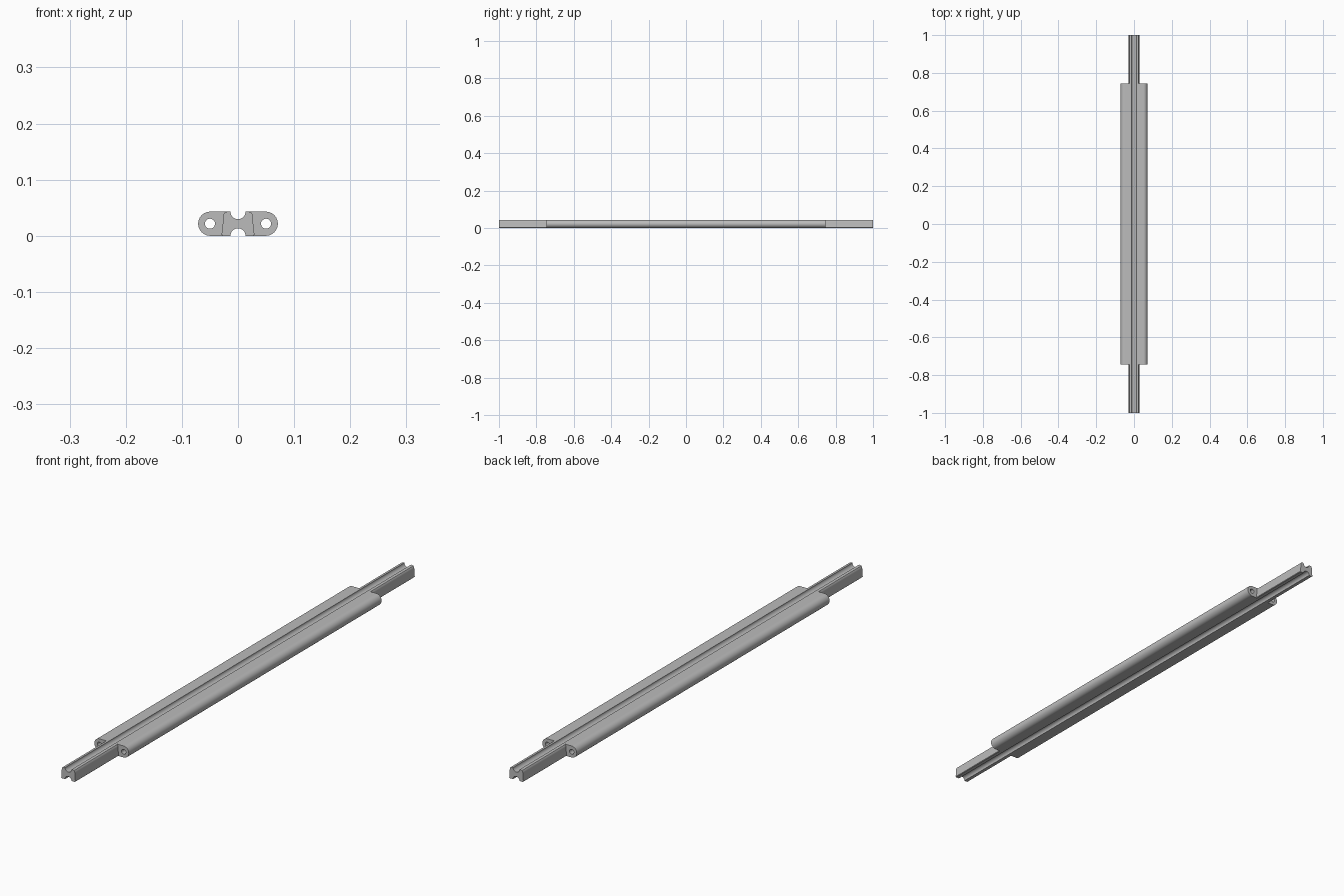
import bpy, bmesh, math

if "Cube" in bpy.data.objects:
    bpy.data.objects.remove(bpy.data.objects["Cube"])

H = 0.043          # section height
GROOVE = 0.0134    # radius of the top and bottom channels
MID = 0.745        # half length of the wide body

grey = bpy.data.materials.new("grey metal")
grey.diffuse_color = (0.5, 0.5, 0.5, 1)
grey.use_nodes = True
grey.node_tree.nodes["Principled BSDF"].inputs["Base Color"].default_value = grey.diffuse_color


def arc(cx, cz, r, a0, a1, n):
    return [(cx + r * math.cos(math.radians(a0 + (a1 - a0) * i / n)),
             cz + r * math.sin(math.radians(a0 + (a1 - a0) * i / n)))
            for i in range(n + 1)]


def section(side):
    """Closed outline: bottom channel, right side, top channel, mirrored left side."""
    return (arc(0, 0, GROOVE, 180, 0, 20) + side
            + arc(0, H, GROOVE, 0, -180, 20)
            + [(-x, z) for x, z in reversed(side)])


def extrude(name, loops, y0, y1):
    """Filled x-z section (inner loops are holes) swept from y0 to y1."""
    cu = bpy.data.curves.new(name, 'CURVE')
    cu.dimensions = '2D'
    cu.fill_mode = 'BOTH'
    cu.extrude = (y1 - y0) / 2
    for pts in loops:
        sp = cu.splines.new('POLY')
        sp.points.add(len(pts) - 1)
        for p, (x, z) in zip(sp.points, pts):
            p.co = (x, z, 0, 1)
        sp.use_cyclic_u = True
    ob = bpy.data.objects.new(name, cu)
    bpy.context.collection.objects.link(ob)
    ob.rotation_euler = (math.pi / 2, 0, 0)
    ob.location.y = (y0 + y1) / 2
    bpy.ops.object.select_all(action='DESELECT')
    ob.select_set(True)
    bpy.context.view_layer.objects.active = ob
    bpy.ops.object.convert(target='MESH')
    ob = bpy.context.object
    bm = bmesh.new()
    bm.from_mesh(ob.data)
    bmesh.ops.remove_doubles(bm, verts=bm.verts, dist=1e-5)
    bmesh.ops.recalc_face_normals(bm, faces=bm.faces)
    bm.to_mesh(ob.data)
    bm.free()
    ob.data.materials.clear()
    ob.data.materials.append(grey)
    bpy.ops.object.shade_smooth_by_angle(angle=math.radians(35))
    return ob


# Wide body: rounded flanks with a lengthwise bore in each
flank = arc(0.0495, H / 2, H / 2, -90, 90, 24)
bores = [arc(s * 0.05, H / 2, 0.009, 0, 345, 23) for s in (-1, 1)]
extrude("wide_body", [section(flank)] + bores, -MID, MID)

# Narrow end rails with softly waisted sides
rail = [(0.027, 0), (0.0292, 0.002), (0.0285, 0.01), (0.0272, 0.02),
        (0.027, 0.033), (0.026, 0.038), (0.0235, 0.0415), (0.019, H)]
extrude("front_rail", [section(rail)], -1, -MID)
extrude("back_rail", [section(rail)], MID, 1)
